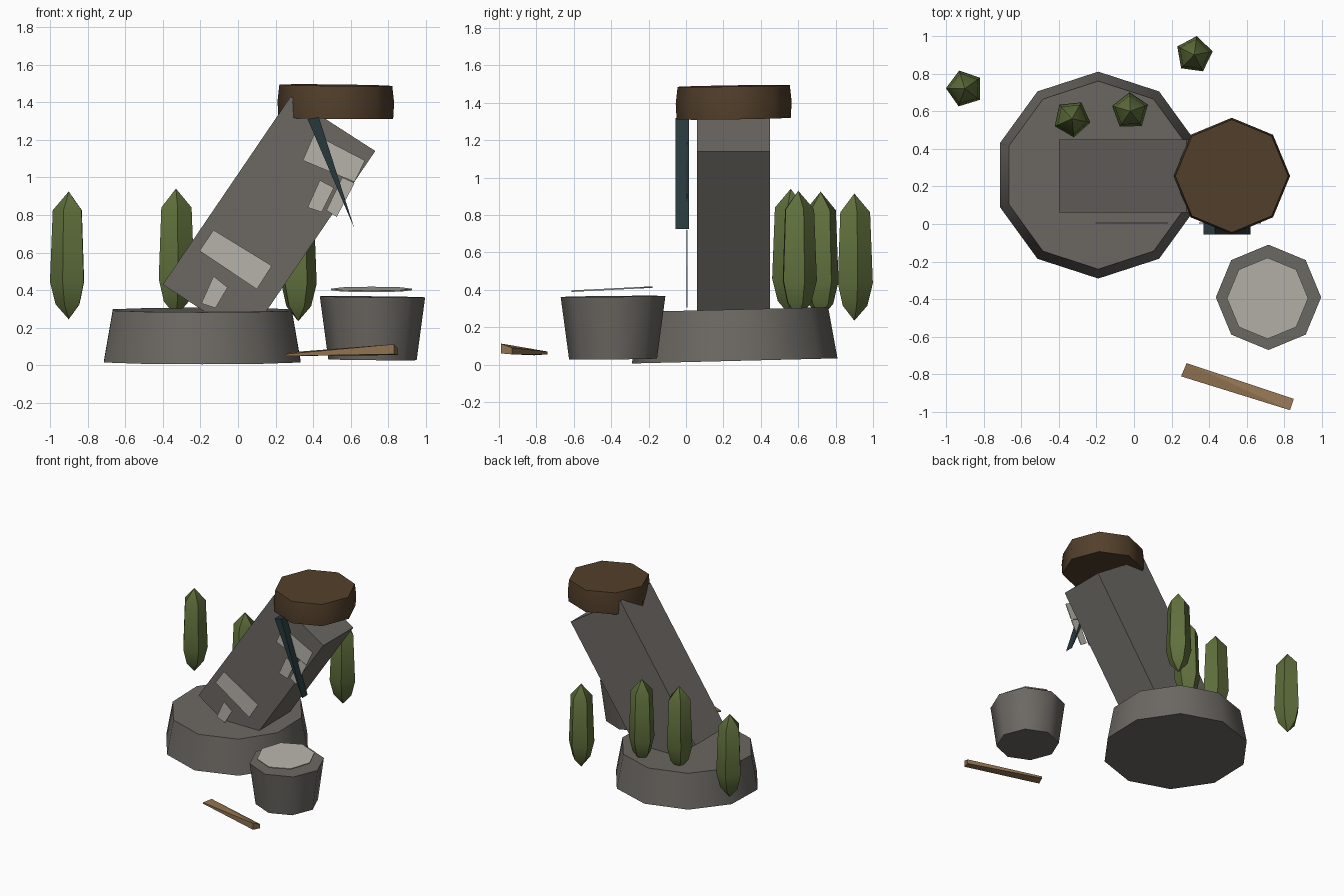
import bpy, bmesh, math
from mathutils import Matrix, Vector

if "Cube" in bpy.data.objects:
    bpy.data.objects.remove(bpy.data.objects["Cube"])


def material(name, rgb):
    m = bpy.data.materials.new(name)
    m.use_nodes = True
    colour = (*rgb, 1)
    m.diffuse_color = colour
    m.node_tree.nodes["Principled BSDF"].inputs["Base Color"].default_value = colour
    return m


stone = material("grey stone", (0.15, 0.14, 0.125))
pale = material("pale stone", (0.46, 0.45, 0.40))
bark = material("dark brown", (0.085, 0.05, 0.024))
wood = material("light wood", (0.28, 0.17, 0.08))
leaf = material("leaf green", (0.115, 0.16, 0.045))
teal = material("dark teal", (0.02, 0.04, 0.045))


def finish(name, bm, mat, smooth=None):
    bmesh.ops.recalc_face_normals(bm, faces=bm.faces)
    mesh = bpy.data.meshes.new(name)
    bm.to_mesh(mesh)
    bm.free()
    mesh.materials.append(mat)
    ob = bpy.data.objects.new(name, mesh)
    bpy.context.collection.objects.link(ob)
    if smooth:
        bpy.ops.object.select_all(action="DESELECT")
        ob.select_set(True)
        bpy.context.view_layer.objects.active = ob
        bpy.ops.object.shade_smooth_by_angle(angle=math.radians(smooth))
    return ob


def lathe(name, sides, rings, centre, mat, turn=90, smooth=None, tilt=(0, 0)):
    """Faceted solid from (radius, height) rings; radius 0 gives a tip."""
    bm = bmesh.new()
    loops = []
    for r, z in rings:
        n = sides if r else 1
        loops.append([bm.verts.new((r * math.cos(a), r * math.sin(a), z))
                      for a in (math.radians(turn) + math.tau * i / sides for i in range(n))])
    for low, high in zip(loops, loops[1:]):
        for i in range(sides):
            j = (i + 1) % sides
            quad = [low[i % len(low)], low[j % len(low)], high[j % len(high)], high[i % len(high)]]
            bm.faces.new(list(dict.fromkeys(quad)))
    for loop in (loops[0], loops[-1]):
        if len(loop) > 1:
            bm.faces.new(loop)
    # Slope the heights gently for a hand-hewn look
    for v in bm.verts:
        v.co.z += tilt[0] * v.co.x + tilt[1] * v.co.y
    bm.transform(Matrix.Translation(centre))
    return finish(name, bm, mat, smooth)


def prism(name, outline, y0, y1, mat):
    """Front outline (x, z) pulled through from y0 to y1."""
    bm = bmesh.new()
    face = bm.faces.new([bm.verts.new((x, y0, z)) for x, z in outline])
    new = bmesh.ops.extrude_face_region(bm, geom=[face])["geom"]
    bmesh.ops.translate(bm, vec=(0, y1 - y0, 0),
                        verts=[v for v in new if isinstance(v, bmesh.types.BMVert)])
    return finish(name, bm, mat)


# Round foundation rock and the leaning slab sunk into it
lathe("foundation", 10, [(0.55, 0.02), (0.5, 0.295)], (-0.19, 0.26, 0), stone,
      smooth=50, tilt=(0.0, 0.025))
prism("leaning_slab", [(-0.40, 0.43), (0.28, 1.43), (0.73, 1.14), (0.05, 0.14)],
      0.06, 0.45, stone)

# Brown cap resting on the slab's upper corner
lathe("cap", 8, [(0.305, 1.315), (0.31, 1.40), (0.30, 1.49)], (0.52, 0.255, 0), bark,
      smooth=50, tilt=(-0.012, 0.015))

# Pale carved marks in front of the slab
marks = {
    "lower_bar": [(-0.13, 0.72), (0.18, 0.53), (0.10, 0.405), (-0.205, 0.61)],
    "lower_block": [(-0.13, 0.475), (-0.055, 0.415), (-0.12, 0.305), (-0.195, 0.33)],
    "upper_bar": [(0.405, 1.23), (0.675, 1.09), (0.62, 0.975), (0.345, 1.09)],
    "upper_block": [(0.435, 0.985), (0.51, 0.945), (0.445, 0.815), (0.37, 0.84)],
    "outer_block": [(0.555, 1.0), (0.62, 0.97), (0.525, 0.79), (0.47, 0.825)],
}
for name, outline in marks.items():
    prism("mark_" + name, outline, 0.002, 0.008, pale)

# Dark tapering spike hanging under the cap
prism("spike", [(0.37, 1.31), (0.43, 1.32), (0.62, 0.725)], -0.055, 0.015, teal)

# Stone tub with a pale disc hovering over its rim
lathe("tub", 8, [(0.235, 0.03), (0.28, 0.365)], (0.715, -0.39, 0), stone, smooth=50,
      tilt=(-0.01, 0.01))
lathe("tub_disc", 8, [(0.216, 0.4), (0.216, 0.408)], (0.71, -0.395, 0), pale, tilt=(0, 0.05))

# Loose tapered plank on the ground
bm = bmesh.new()
for x, y, low, high in ((0.28, -0.74, 0.055, 0.07), (0.25, -0.81, 0.05, 0.06),
                        (0.83, -0.99, 0.06, 0.113), (0.85, -0.93, 0.055, 0.09)):
    for z in (low, high):
        bm.verts.new((x, y, z))
bmesh.ops.convex_hull(bm, input=bm.verts)
finish("plank", bm, wood)

# Tall five-sided shrubs behind the slab
shrub = [(0, 0), (0.07, 0.08), (0.1, 0.2), (0.085, 0.58), (0, 0.68)]
for i, (x, y, z, turn) in enumerate([(-0.90, 0.72, 0.245, 35), (0.32, 0.90, 0.235, 10),
                                     (-0.33, 0.56, 0.26, 60), (-0.02, 0.60, 0.25, 20)]):
    lathe(f"shrub_{i + 1}", 5, shrub, (x, y, z), leaf, turn, smooth=35)
